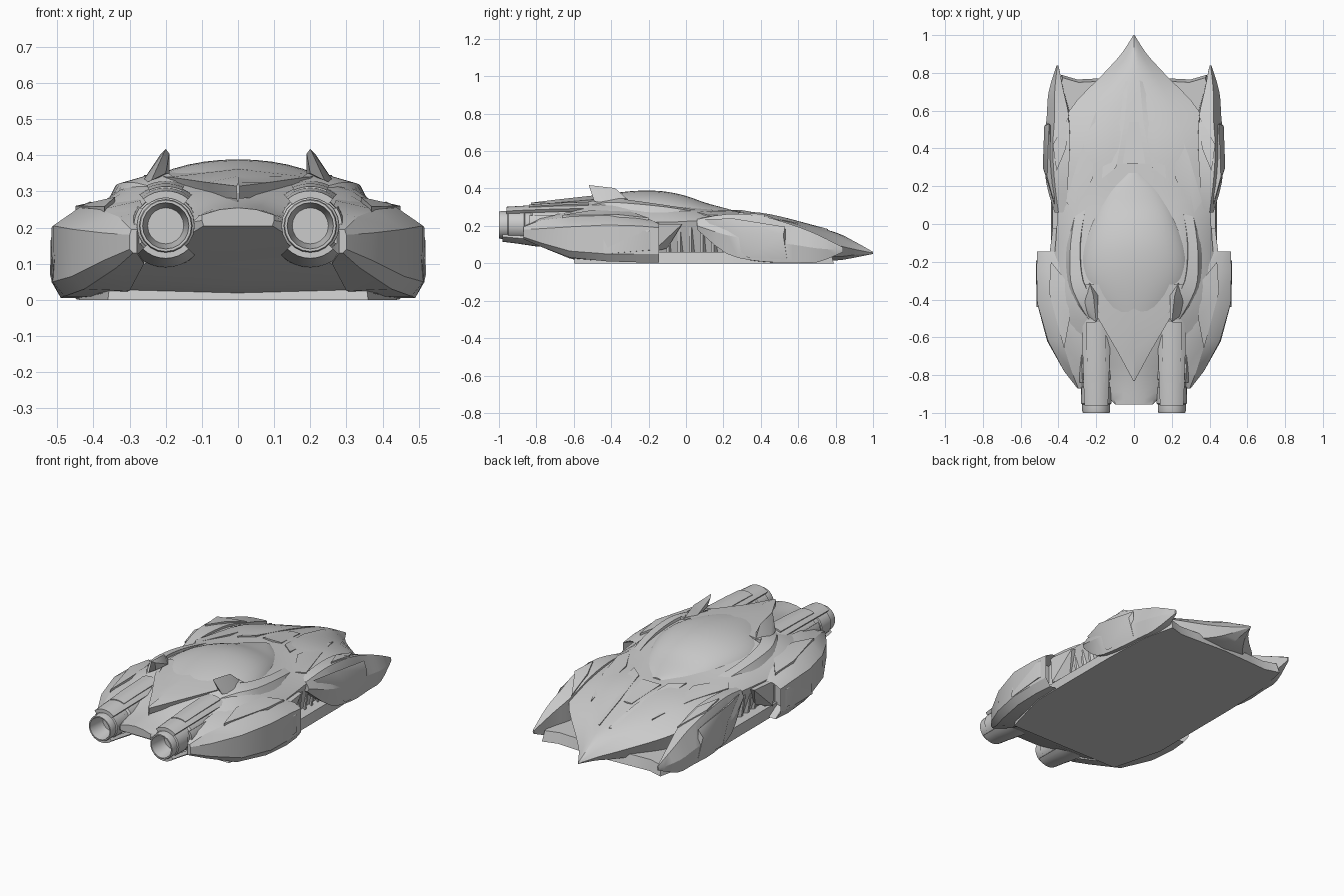
import bpy, bmesh, math
from mathutils import Vector


def finish(name, bm, mirror=True, angle=28):
    bmesh.ops.remove_doubles(bm, verts=bm.verts, dist=0.0005)
    bmesh.ops.recalc_face_normals(bm, faces=bm.faces)
    me = bpy.data.meshes.new(name)
    bm.to_mesh(me)
    bm.free()
    ob = bpy.data.objects.new(name, me)
    bpy.context.collection.objects.link(ob)
    bpy.ops.object.select_all(action='DESELECT')
    ob.select_set(True)
    bpy.context.view_layer.objects.active = ob
    bpy.ops.object.shade_smooth_by_angle(angle=math.radians(angle))
    if mirror:
        m = ob.modifiers.new("mirror", 'MIRROR')
        m.use_mirror_merge = False
    return ob


def refine(rings, steps):
    """Catmull-Rom interpolation between rings of points."""
    out = []
    n = len(rings)
    for i in range(n - 1):
        a, b, c, d = rings[max(i - 1, 0)], rings[i], rings[i + 1], rings[min(i + 2, n - 1)]
        for s in range(steps):
            t = s / steps
            out.append([q + (r - p) * (t / 2) + (p * 2 - q * 5 + r * 4 - w) * (t * t / 2)
                        + (q * 3 - p - r * 3 + w) * (t ** 3 / 2)
                        for p, q, r, w in zip(a, b, c, d)])
    return out + [rings[-1]]


def loft(name, sections, mirror=True, steps=1, angle=28):
    """Skin closed rings given as (y, [(x, z), ...])."""
    rings = refine([[Vector((x, y, z)) for x, z in pts] for y, pts in sections], steps)
    bm = bmesh.new()
    vs = [[bm.verts.new(p) for p in r] for r in rings]
    n = len(vs[0])
    for a, b in zip(vs, vs[1:]):
        for i in range(n):
            j = (i + 1) % n
            bm.faces.new((a[i], a[j], b[j], b[i]))
    bm.faces.new(vs[0])
    bm.faces.new(vs[-1])
    return finish(name, bm, mirror, angle)


def shard(name, pts, thick=0, mirror=True):
    """Faceted convex piece; thick drops a copy of the outline below it."""
    bm = bmesh.new()
    for x, y, z in pts:
        bm.verts.new((x, y, z))
        if thick:
            bm.verts.new((x, y, z - thick))
    r = bmesh.ops.convex_hull(bm, input=bm.verts)
    bmesh.ops.delete(bm, geom=[g for g in r["geom_interior"] if isinstance(g, bmesh.types.BMVert)],
                     context='VERTS')
    return finish(name, bm, mirror)


def symmetric(y, zb, half, zt):
    left = [(-x, z) for x, z in reversed(half)]
    return y, [(0, zb)] + half + [(0, zt)] + left


# flat floor pan with front bumper lip and side sills
plan = [(0, .78), (.2, .77), (.30, .765), (.385, .79), (.43, .6), (.44, .3), (.44, -.3), (.36, -.6)]
bm = bmesh.new()
outline = plan + [(-x, y) for x, y in reversed(plan[1:])]
f = bm.faces.new([bm.verts.new((x, y, 0)) for x, y in outline])
top = bmesh.ops.extrude_face_region(bm, geom=[f])["geom"]
for v in (g for g in top if isinstance(g, bmesh.types.BMVert)):
    v.co = (v.co.x * .98, v.co.y * .98, .06)
finish("floor_pan", bm, False)

# central hull: pointed nose, overhanging hood edge, waist, underside rising to a thin tail
loft("hull", [
    symmetric(1.0, .05, [(.002, .052), (.003, .055), (.002, .058), (.001, .06)], .061),
    symmetric(.90, .03, [(.045, .045), (.068, .075), (.04, .098), (.018, .112)], .117),
    symmetric(.80, .015, [(.11, .035), (.158, .10), (.10, .138), (.04, .162)], .165),
    symmetric(.60, .01, [(.27, .04), (.342, .165), (.22, .205), (.09, .225)], .218),
    symmetric(.40, .01, [(.34, .03), (.39, .215), (.29, .25), (.11, .27)], .255),
    symmetric(.15, .01, [(.35, .03), (.40, .23), (.30, .272), (.15, .285)], .285),
    symmetric(-.10, .01, [(.36, .03), (.415, .22), (.335, .285), (.22, .315)], .32),
    symmetric(-.40, .01, [(.40, .015), (.44, .22), (.325, .305), (.20, .345)], .355),
    symmetric(-.60, .02, [(.35, .03), (.39, .22), (.26, .28), (.11, .31)], .32),
    symmetric(-.80, .12, [(.23, .12), (.24, .20), (.14, .24), (.07, .27)], .275),
    symmetric(-.955, .205, [(.095, .205), (.10, .22), (.10, .235), (.05, .25)], .255),
], mirror=False, steps=4)

# bubble canopy made of arched sections
arch = [math.pi * i / 20 for i in range(21)]
loft("canopy", [(y, [(w * math.cos(a), .23 + (h - .23) * math.sin(a) ** .85) for a in arch])
                for y, w, h in [(.27, .05, .279), (.2, .14, .297), (.1, .205, .325), (0, .25, .36),
                                (-.1, .285, .382), (-.2, .305, .389), (-.3, .30, .385),
                                (-.4, .26, .373), (-.5, .20, .355)]],
     mirror=False, steps=3, angle=40)

# cowl wrapping the canopy sides, and the rear roof wedge
loft("canopy_cowl", [
    (.12, [(.26, .24), (.31, .24), (.30, .265), (.25, .275)]),
    (-.1, [(.27, .25), (.365, .25), (.335, .30), (.285, .31)]),
    (-.3, [(.26, .25), (.37, .25), (.335, .32), (.27, .338)]),
    (-.42, [(.2, .26), (.34, .26), (.29, .325), (.2, .352)]),
    (-.52, [(.17, .26), (.25, .26), (.23, .31), (.17, .33)])], steps=4)
loft("rear_roof_wedge", [
    symmetric(-.32, .30, [(.27, .31), (.26, .345)], .372),
    symmetric(-.50, .29, [(.16, .30), (.19, .34)], .362),
    symmetric(-.68, .28, [(.06, .285), (.085, .325)], .342),
    symmetric(-.83, .27, [(.003, .28), (.004, .315)], .324)], mirror=False)

# hood blades either side of the sunken centre channel
shard("hood_blade", [(.03, .76, .183), (.05, .54, .242), (.095, .3, .284), (.17, .24, .284),
                     (.15, .5, .242), (.08, .74, .168)], .03)
shard("hood_side_blade", [(.20, .60, .216), (.29, .36, .26), (.36, .12, .257), (.32, .06, .274),
                          (.22, .24, .282)], .03)
shard("hood_centre_plate", [(.025, .54, .238), (.06, .32, .276), (-.06, .32, .276), (-.025, .54, .238)],
      .02, False)

# front fenders with forward prongs
loft("front_fender", [
    (.84, [(.400, .06), (.408, .06), (.41, .07), (.406, .085), (.40, .08)]),
    (.70, [(.37, .005), (.44, .005), (.452, .08), (.42, .155), (.372, .14)]),
    (.57, [(.335, .005), (.45, .005), (.462, .10), (.42, .205), (.345, .19)]),
    (.40, [(.33, .005), (.46, .01), (.475, .12), (.43, .253), (.34, .245)]),
    (.22, [(.36, .06), (.45, .05), (.465, .15), (.42, .263), (.35, .258)]),
    (.06, [(.38, .18), (.41, .18), (.42, .20), (.40, .235), (.36, .245)])], steps=3)
shard("fender_outer_panel", [(.455, .54, .02), (.475, .52, .15), (.45, .53, .195), (.46, .25, .24),
                             (.483, .3, .16), (.47, .33, .03), (.42, .1, .235), (.42, .5, .1)])
shard("fender_blade", [(.345, .57, .20), (.43, .42, .262), (.41, .28, .272), (.36, .40, .258)], .03)

# louvres in the open side bay
for i in range(6):
    y = .24 - i * .06
    shard("side_bay_louvre_%d" % (i + 1), [(.34, y, .05), (.38, y - .03, .05), (.38, y - .045, .05),
          (.34, y - .015, .05), (.36, y, .19), (.40, y - .03, .19), (.40, y - .045, .19)])
shard("side_bay_rear_brace", [(.37, -.02, .21), (.43, -.02, .21), (.37, -.18, .21), (.45, -.18, .21),
                              (.38, -.10, .08), (.44, -.18, .06), (.37, -.18, .06)])

# rear pods: scooped mouth in front, tapering to a spear at the back
loft("rear_pod", [
    (-.23, [(.42, .05), (.47, .04), (.49, .07), (.49, .17), (.46, .19), (.42, .19)]),
    (-.145, [(.41, .01), (.48, .005), (.513, .05), (.513, .19), (.47, .212), (.41, .215)]),
    (-.25, [(.38, .005), (.49, .005), (.516, .05), (.516, .20), (.46, .235), (.36, .26)]),
    (-.42, [(.36, .01), (.48, .01), (.513, .05), (.512, .205), (.44, .255), (.31, .29)]),
    (-.62, [(.30, .025), (.425, .03), (.46, .065), (.455, .195), (.38, .25), (.27, .275)]),
    (-.78, [(.26, .10), (.335, .09), (.37, .11), (.37, .185), (.33, .23), (.26, .245)]),
    (-.87, [(.28, .13), (.29, .13), (.30, .14), (.30, .18), (.295, .195), (.28, .195)])])
shard("pod_blade", [(.44, -.2, .243), (.45, -.36, .26), (.37, -.66, .258), (.34, -.5, .285),
                    (.36, -.3, .278)], .03)
shard("pod_side_plate", [(.505, -.17, .07), (.52, -.2, .07), (.515, -.44, .05), (.50, -.44, .19),
                         (.518, -.2, .17), (.505, -.17, .19), (.48, -.3, .12)])

# upright fins behind the canopy
shard("roof_fin", [(.20, -.52, .418), (.19, -.5, .405), (.215, -.38, .402), (.235, -.31, .34),
                   (.27, -.40, .32), (.19, -.38, .35), (.24, -.49, .33), (.2, -.48, .35)])

# engines: turned body with a hollow nozzle
CX, CZ = .2, .205


def ring(r, n=20):
    return [(CX + r * math.cos(2 * math.pi * i / n), CZ + r * math.sin(2 * math.pi * i / n))
            for i in range(n)]


loft("engine", [(y, ring(r)) for y, r in [
    (-.45, .05), (-.56, .082), (-.70, .088), (-.82, .086), (-.83, .076), (-.86, .076), (-.865, .081),
    (-.95, .08), (-.955, .074), (-.99, .074), (-1.0, .071), (-1.0, .064), (-.95, .058), (-.90, .05)]],
    angle=35)


# curved armour shells above, below and beside each engine
def shell(name, a0, a1, stations):
    angs = [math.radians(a0 + (a1 - a0) * i / 8) for i in range(9)]
    loft(name, [(y, [(CX + r * math.cos(a), CZ + r * math.sin(a)) for a in angs]
                 + [(CX + (r - .02) * math.cos(a), CZ + (r - .02) * math.sin(a)) for a in reversed(angs)])
                for y, r in stations])


shell("engine_top_shell", 50, 130, [(-.50, .115), (-.68, .112), (-.85, .104), (-.96, .097)])
shell("engine_top_strip", 65, 115, [(-.52, .124), (-.72, .117), (-.84, .109)])
shell("engine_bottom_shell", 225, 315, [(-.62, .12), (-.80, .115), (-.90, .10), (-.98, .09)])
shell("engine_outer_shell", -35, 35, [(-.66, .095), (-.80, .093), (-.84, .088)])
